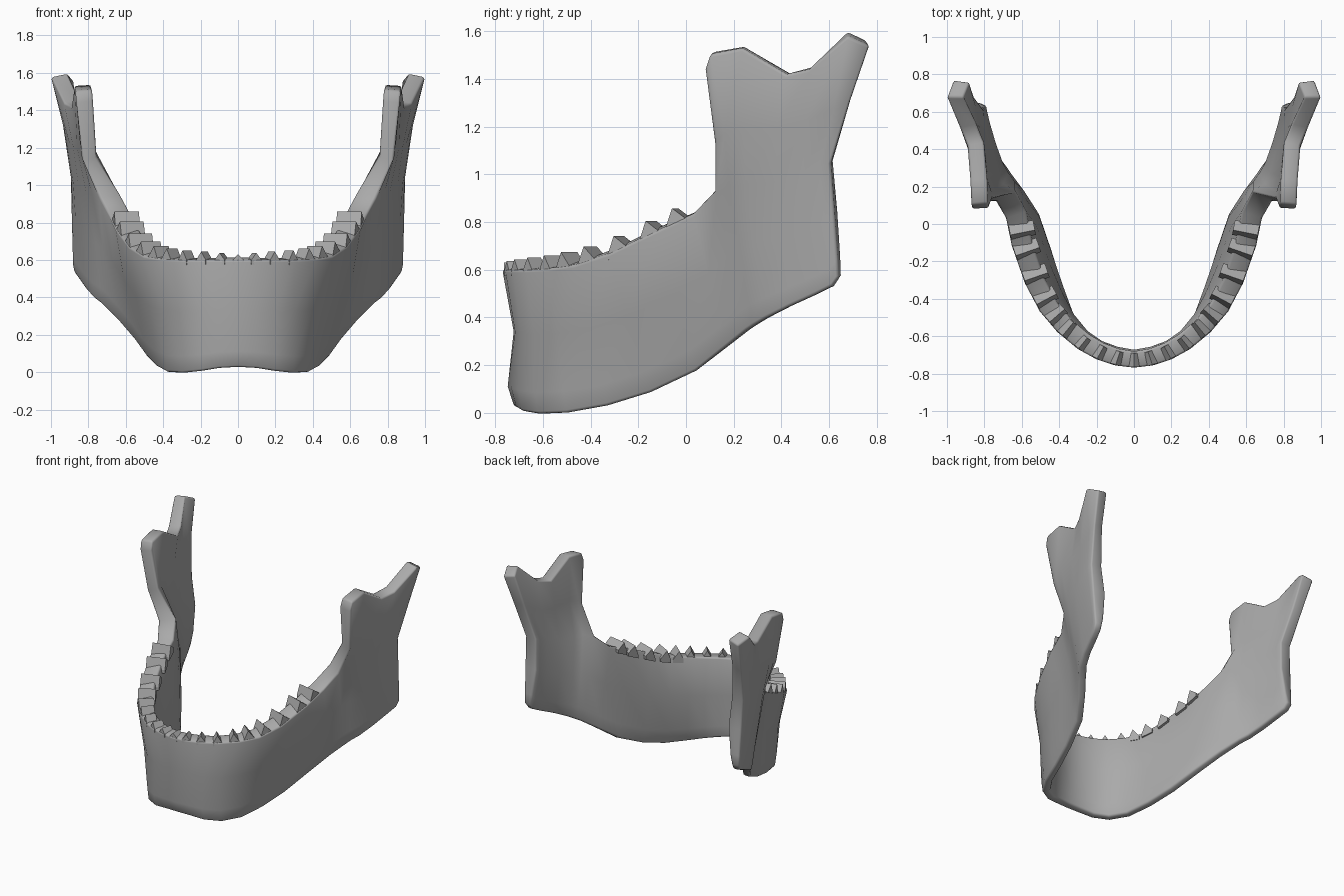
import bpy
import bmesh
from mathutils import Vector

cube = bpy.data.objects.get("Cube")
if cube:
    bpy.data.objects.remove(cube)

# One plain grey for everything
grey = bpy.data.materials.new("bone grey")
grey.use_nodes = True
colour = (0.4, 0.4, 0.4, 1)
grey.diffuse_color = colour
grey.node_tree.nodes["Principled BSDF"].inputs["Base Color"].default_value = colour


def make_object(name, bm):
    mesh = bpy.data.meshes.new(name)
    bm.to_mesh(mesh)
    bm.free()
    mesh.materials.append(grey)
    obj = bpy.data.objects.new(name, mesh)
    bpy.context.collection.objects.link(obj)
    return obj


# Outer face of the body, chin to ramus: lower edge and tooth line
body_lower = [(0, -.72, .025), (.1, -.71, .02), (.2, -.685, .005), (.3, -.62, -.005),
              (.38, -.5, 0), (.435, -.33, .03), (.49, -.15, .085), (.555, .04, .175),
              (.645, .17, .28), (.71, .25, .345)]
body_upper = [(0, -.77, .6), (.1, -.758, .6), (.2, -.725, .6), (.3, -.67, .6), (.41, -.58, .605),
              (.505, -.47, .62), (.585, -.32, .67), (.655, -.12, .765), (.685, .03, .835),
              (.735, .12, .93)]

# Outer face of the ramus, front to back: lower edge, two levels, top edge
ramus_lower = [(.73, .28, .365), (.77, .33, .395), (.815, .43, .445), (.85, .54, .495),
               (.875, .61, .53), (.885, .64, .575)]
ramus_low = [(.78, .18, .95), (.81, .25, .95), (.85, .38, .97), (.88, .49, 1),
             (.89, .56, 1.03), (.895, .608, 1.05)]
ramus_high = [(.83, .12, 1.13), (.84, .16, 1.17), (.86, .24, 1.2), (.88, .38, 1.2),
              (.9, .5, 1.22), (.925, .62, 1.28), (.935, .69, 1.31)]
ramus_top = [(.865, .082, 1.44), (.87, .103, 1.505), (.875, .235, 1.53), (.89, .42, 1.42),
             (.93, .515, 1.44), (1, .68, 1.58), (.965, .77, 1.54)]

lower = [Vector(p) for p in body_lower + ramus_lower]
upper = [Vector(p) for p in body_upper + ramus_low]
joint = len(body_lower) - 1

# Columns of points running from the lower edge upwards
columns = []
for i, (low, high) in enumerate(zip(lower, upper)):
    chin = max(0, 1 - i / 5)
    bulge = low.lerp(high, .15)
    bulge.y -= .02 * chin
    middle = low.lerp(high, .55)
    middle.y += .025 * chin
    column = [low, bulge, middle, high]
    if i >= joint:
        column += [Vector(ramus_high[i - joint]), Vector(ramus_top[i - joint])]
    columns.append(column)

# Jaw bone: sheet of quads, mirrored, given thickness and rounded edges
MAX_THICK = .15
bm = bmesh.new()
verts = [[bm.verts.new(p) for p in column] for column in columns]
for a, b in zip(verts, verts[1:]):
    for j in range(min(len(a), len(b)) - 1):
        bm.faces.new((a[j], b[j], b[j + 1], a[j + 1]))
bm.verts.index_update()
weights = {}
for i, column in enumerate(verts):
    along = min(1, i / joint)
    ridge = .09 + .03 * along if i <= joint else .09
    middle = .05 + .05 * min(1, 2 * along)
    for vert, thick in zip(column, [.05, .07, middle, ridge, .08, .09]):
        weights[vert.index] = thick / MAX_THICK
jaw = make_object("jaw_bone", bm)
group = jaw.vertex_groups.new(name="thickness")
for index, weight in weights.items():
    group.add([index], weight, 'REPLACE')
for poly in jaw.data.polygons:
    poly.use_smooth = True

mirror = jaw.modifiers.new("Mirror", 'MIRROR')
mirror.use_clip = True
solid = jaw.modifiers.new("Thickness", 'SOLIDIFY')
solid.thickness = MAX_THICK
solid.offset = -1
solid.vertex_group = "thickness"
rounding = jaw.modifiers.new("Rounded edges", 'BEVEL')
rounding.width = .012
rounding.segments = 2
rounding.limit_method = 'ANGLE'
rounding.angle_limit = .8


# Teeth: wedges whose ridges run across the tooth line
def rim_point(x):
    for a, b in zip(body_upper, body_upper[1:]):
        if a[0] <= x < b[0]:
            a, b = Vector(a), Vector(b)
            return a.lerp(b, (x - a.x) / (b.x - a.x)), (b - a).normalized()


def add_wedge(bm, x, side):
    point, along = rim_point(x)
    back = max(0, min(1, (x - .3) / .3))
    if x == 0:
        along = Vector((1, 0, 0))
    inward = Vector((-along.y, along.x, 0)).normalized()
    width = .08 + .06 * back
    height = .03 + .035 * min(1, x / .5)
    front, rear = -.028, .03 + .03 * back
    corners = []
    for across in (.006, width):
        edge = point + inward * across
        for p in (edge + along * front, edge + along * rear):
            corners.append(p - Vector((0, 0, .025)))
            corners.append(p)
        corners.append(edge + Vector((0, 0, height)))
    vs = [bm.verts.new((p.x * side, p.y, p.z)) for p in corners]
    end = [0, 2, 3, 4, 1]
    far = [k + 5 for k in end]
    bm.faces.new([vs[k] for k in end])
    bm.faces.new([vs[k] for k in reversed(far)])
    for k in range(5):
        n = (k + 1) % 5
        bm.faces.new([vs[m] for m in (end[k], far[k], far[n], end[n])])


bm = bmesh.new()
add_wedge(bm, 0, 1)
for side in (1, -1):
    for x in (.1, .2, .3, .385, .455, .525, .59, .637, .667):
        add_wedge(bm, x, side)
bmesh.ops.recalc_face_normals(bm, faces=bm.faces[:])
make_object("teeth", bm)
